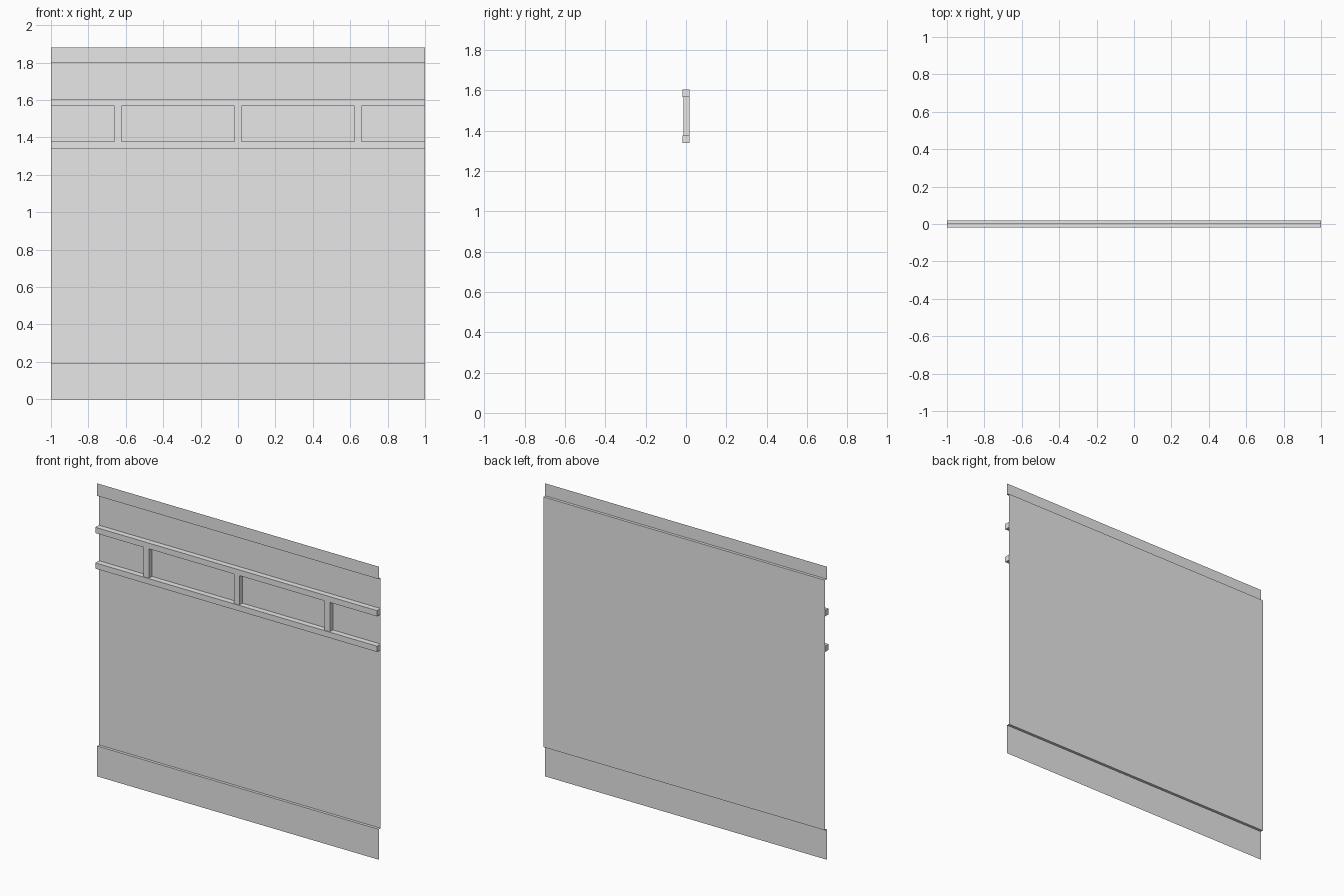
import bpy
import bmesh

old = bpy.data.objects.get("Cube")
if old:
    bpy.data.objects.remove(old, do_unlink=True)

# Single flat colour
grey = bpy.data.materials.new("light_grey")
grey.use_nodes = True
colour = (0.8, 0.8, 0.8, 1)
grey.diffuse_color = colour
grey.node_tree.nodes["Principled BSDF"].inputs["Base Color"].default_value = colour

BACK = 0.018      # plane of the main panel
FRONT = -0.018    # front of the rails
HALF = 1.0        # half the wall width


def finish(name, bm):
    mesh = bpy.data.meshes.new(name)
    bm.to_mesh(mesh)
    bm.free()
    mesh.materials.append(grey)
    obj = bpy.data.objects.new(name, mesh)
    bpy.context.collection.objects.link(obj)
    return obj


def sheet(name, profile):
    """Sweep an open (y, z) profile along x."""
    bm = bmesh.new()
    rows = [[bm.verts.new((x, y, z)) for x in (-HALF, HALF)] for y, z in profile]
    for (a, b), (d, c) in zip(rows, rows[1:]):
        bm.faces.new((a, b, c, d))
    return finish(name, bm)


def bar(name, x0, x1, y0, z0, z1):
    """Box standing on the panel, open where it meets the panel."""
    bm = bmesh.new()
    bmesh.ops.create_cube(bm, size=1)
    for v in bm.verts:
        v.co.x = x1 if v.co.x > 0 else x0
        v.co.y = BACK if v.co.y > 0 else y0
        v.co.z = z1 if v.co.z > 0 else z0
    bm.normal_update()
    hidden = [f for f in bm.faces if f.normal.y > 0.9]
    bmesh.ops.delete(bm, geom=hidden, context='FACES')
    return finish(name, bm)


# Thin wall sheet: skirting strip, recessed panel, top strip
sheet("wall_panel", [(0, 0), (0, 0.195), (BACK, 0.195),
                     (BACK, 1.8), (0, 1.8), (0, 1.88)])

# Horizontal rails
bar("lower_rail", -HALF, HALF, FRONT, 1.34, 1.377)
bar("upper_rail", -HALF, HALF, FRONT, 1.568, 1.605)

# Short posts between the rails
for label, x in (("right", -0.642), ("middle", 0), ("left", 0.642)):
    bar(label + "_post", x - 0.019, x + 0.019, -0.013, 1.377, 1.568)
